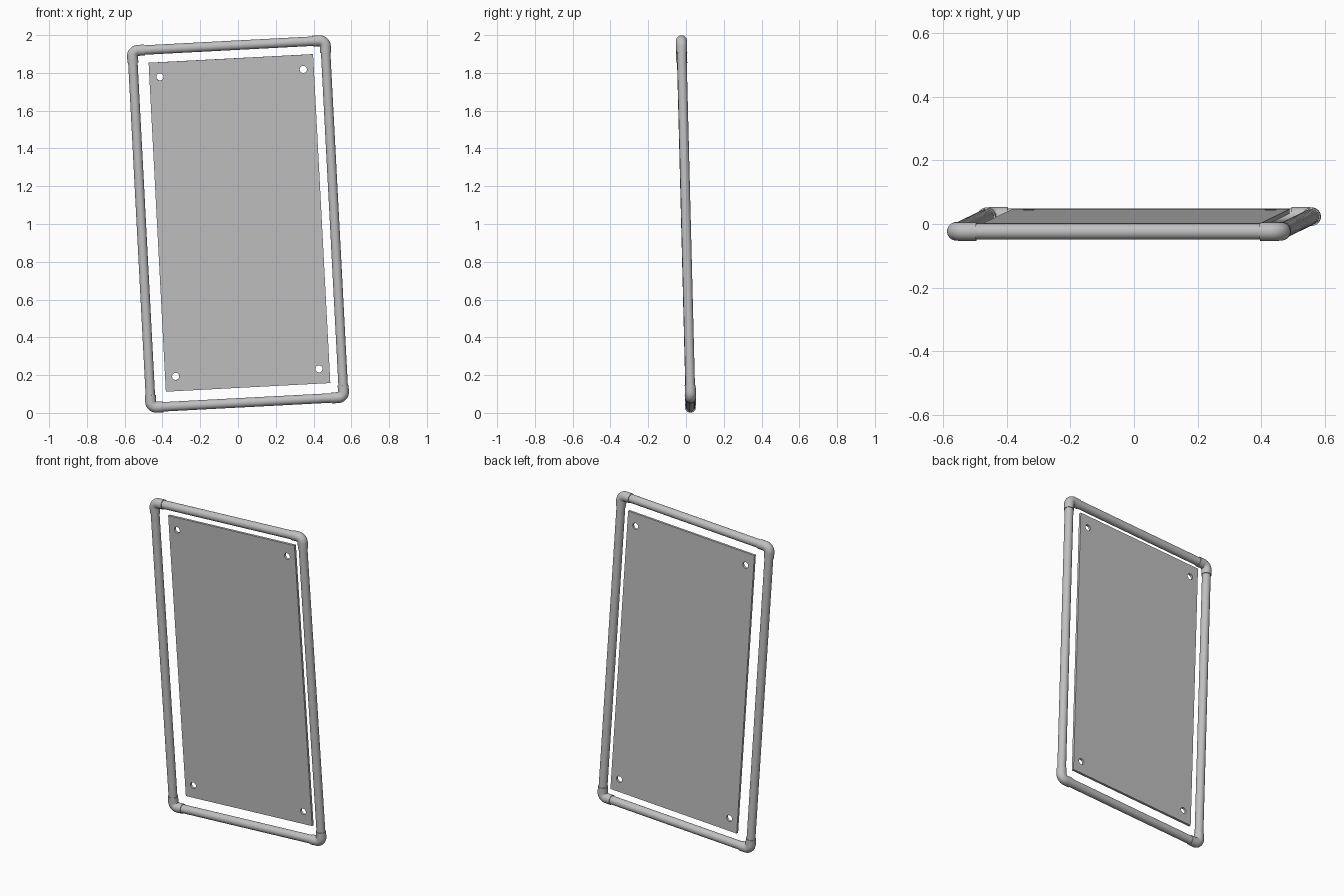
import bpy, bmesh, math
from mathutils import Vector, Matrix

cube = bpy.data.objects.get("Cube")
if cube:
    bpy.data.objects.remove(cube, do_unlink=True)

# Frame layout in its own upright plane
HALF_W, HALF_H = 0.511, 0.946
TUBE_R, ELBOW_R = 0.025, 0.029
BEND, SOCKET = 0.03, 0.065
PLACE = (Matrix.Translation((0, 0, 1))
         @ Matrix.Rotation(math.radians(-3), 4, 'Y')
         @ Matrix.Rotation(math.radians(1.45), 4, 'X'))

grey = bpy.data.materials.new("light_grey")
grey.use_nodes = True
colour = (0.527, 0.527, 0.527, 1)
grey.diffuse_color = colour
grey.node_tree.nodes["Principled BSDF"].inputs["Base Color"].default_value = colour


def add_object(name, mesh, matrix=PLACE):
    mesh.materials.clear()
    mesh.materials.append(grey)
    obj = bpy.data.objects.new(name, mesh)
    bpy.context.collection.objects.link(obj)
    obj.matrix_world = matrix
    return obj


def pipe(name, path, radius, sides=32):
    """Sweep a capped circle along a path in the XZ plane."""
    bm = bmesh.new()
    rings = []
    for i, p in enumerate(path):
        t = (path[min(i + 1, len(path) - 1)] - path[max(i - 1, 0)]).normalized()
        n = Vector((t.z, 0, -t.x))
        ring = []
        for k in range(sides):
            a = math.tau * k / sides
            ring.append(bm.verts.new(p + radius * (math.cos(a) * n + Vector((0, math.sin(a), 0)))))
        rings.append(ring)
    for r0, r1 in zip(rings, rings[1:]):
        for k in range(sides):
            j = (k + 1) % sides
            bm.faces.new((r0[k], r0[j], r1[j], r1[k]))
    bm.faces.new(rings[0])
    bm.faces.new(rings[-1])
    bmesh.ops.recalc_face_normals(bm, faces=bm.faces)
    mesh = bpy.data.meshes.new(name)
    bm.to_mesh(mesh)
    bm.free()
    obj = add_object(name, mesh)
    bpy.ops.object.select_all(action='DESELECT')
    obj.select_set(True)
    bpy.context.view_layer.objects.active = obj
    bpy.ops.object.shade_smooth_by_angle(angle=math.radians(40))


# Straight tubes, ending inside the elbows
end = 0.04
for name, s in (("top", 1), ("bottom", -1)):
    pipe(name + "_tube", [Vector((x, 0, s * HALF_H)) for x in (end - HALF_W, HALF_W - end)], TUBE_R)
for name, s in (("left", 1), ("right", -1)):
    pipe(name + "_tube", [Vector((s * HALF_W, 0, z)) for z in (end - HALF_H, HALF_H - end)], TUBE_R)

# Corner elbows
for zname, sz in (("top", 1), ("bottom", -1)):
    for xname, sx in (("left", 1), ("right", -1)):
        offsets = [(0, -SOCKET)]
        for k in range(13):
            a = math.pi / 2 * k / 12
            offsets.append((BEND * (math.cos(a) - 1), BEND * (math.sin(a) - 1)))
        offsets.append((-SOCKET, 0))
        path = [Vector((sx * (HALF_W + x), 0, sz * (HALF_H + z))) for x, z in offsets]
        pipe(f"{zname}_{xname}_elbow", path, ELBOW_R)

# Flat panel with four round holes, set towards the back
PANEL_W, PANEL_H, THICK = 0.436, 0.872, 0.015
curve = bpy.data.curves.new("panel_outline", 'CURVE')
curve.dimensions = '2D'
curve.fill_mode = 'BOTH'
curve.extrude = THICK / 2


def outline(points):
    spline = curve.splines.new('POLY')
    spline.points.add(len(points) - 1)
    for sp, (x, y) in zip(spline.points, points):
        sp.co = (x, y, 0, 1)
    spline.use_cyclic_u = True


outline([(sx * PANEL_W, sy * PANEL_H) for sx, sy in ((-1, -1), (1, -1), (1, 1), (-1, 1))])
for sx in (-1, 1):
    for sy in (-1, 1):
        cx, cy = sx * (PANEL_W - 0.056), sy * (PANEL_H - 0.078)
        outline([(cx + 0.019 * math.cos(math.tau * k / 24), cy + 0.019 * math.sin(math.tau * k / 24))
                 for k in range(24)])

helper = bpy.data.objects.new("panel_outline", curve)
bpy.context.collection.objects.link(helper)
bpy.context.view_layer.update()
graph = bpy.context.evaluated_depsgraph_get()
mesh = bpy.data.meshes.new_from_object(helper.evaluated_get(graph))
bpy.data.objects.remove(helper, do_unlink=True)
mesh.name = "panel"
for face in mesh.polygons:
    face.use_smooth = False
add_object("panel", mesh, PLACE @ Matrix.Translation((0.008, 0.025 - THICK / 2, 0.005))
           @ Matrix.Rotation(math.pi / 2, 4, 'X'))
